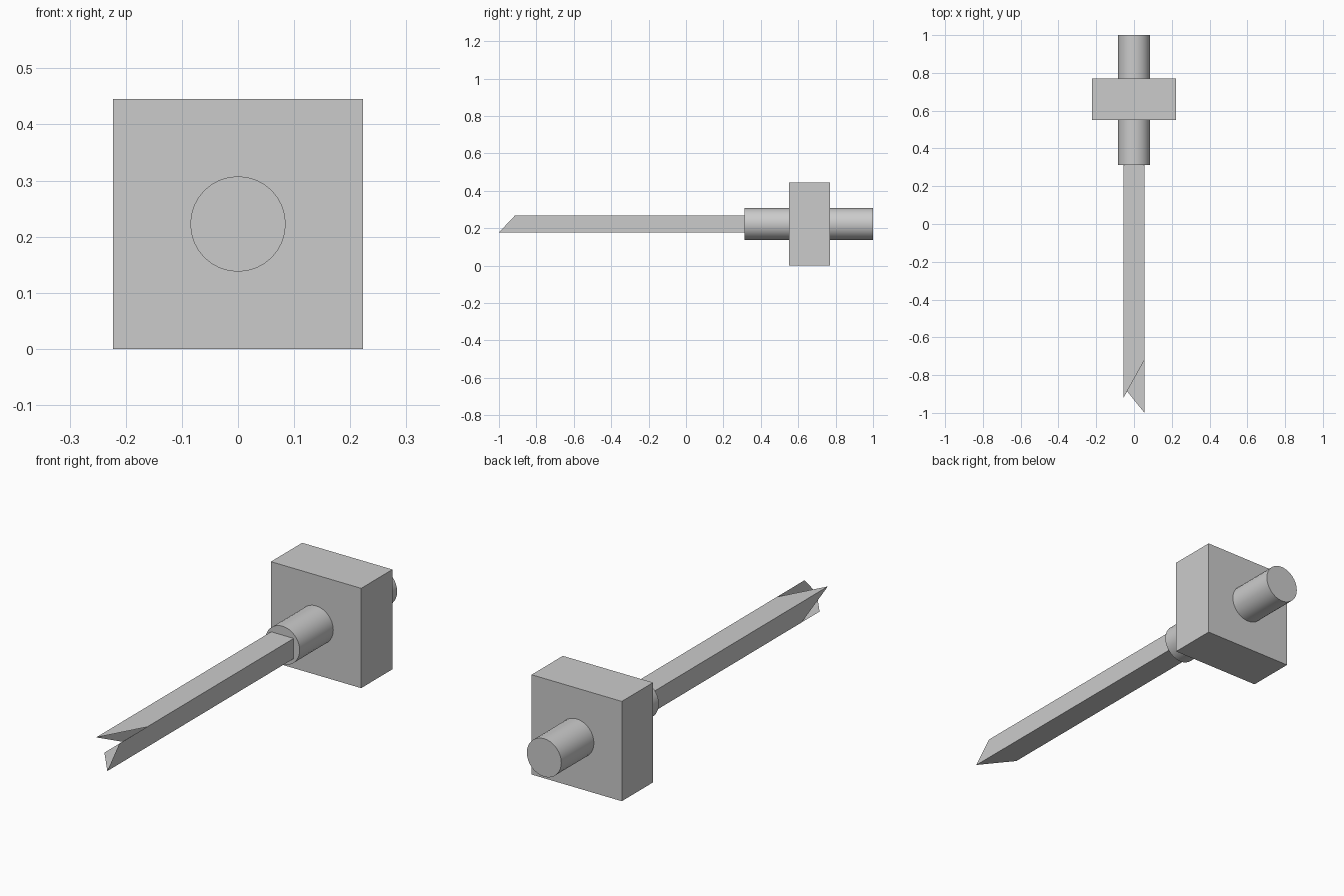
import bpy, bmesh, math
from mathutils import Matrix, Vector

cube = bpy.data.objects.get("Cube")
if cube:
    bpy.data.objects.remove(cube, do_unlink=True)

GREY = (0.6, 0.6, 0.6, 1)
grey = bpy.data.materials.new("light grey")
grey.use_nodes = True
grey.diffuse_color = GREY
grey.node_tree.nodes["Principled BSDF"].inputs["Base Color"].default_value = GREY

MID_Z = 0.2225


def finish(bm, name):
    mesh = bpy.data.meshes.new(name)
    bm.to_mesh(mesh)
    bm.free()
    mesh.materials.append(grey)
    obj = bpy.data.objects.new(name, mesh)
    bpy.context.collection.objects.link(obj)
    return obj


# square block
bm = bmesh.new()
bmesh.ops.create_cube(bm, size=1, matrix=Matrix.Translation((0, 0.66, MID_Z))
                      @ Matrix.Diagonal((0.445, 0.22, 0.445, 1)))
finish(bm, "block")

# round shaft running through the block
FRONT, BACK, RADIUS = 0.313, 1.0, 0.085
bm = bmesh.new()
bmesh.ops.create_cone(bm, cap_ends=True, segments=32, radius1=RADIUS, radius2=RADIUS,
                      depth=BACK - FRONT,
                      matrix=Matrix.Translation((0, (FRONT + BACK) / 2, MID_Z))
                      @ Matrix.Rotation(math.pi / 2, 4, "X"))
shaft = finish(bm, "shaft")
bpy.context.view_layer.objects.active = shaft
shaft.select_set(True)
bpy.ops.object.shade_smooth_by_angle(angle=math.radians(35))

# hollow square bar: four thin walls, each cut at its own slant at the open tip
W, H = 0.0555, 0.045
TL, TR, BR, BL = (-W, H), (W, H), (W, -H), (-W, -H)
walls = [(TL, -0.92, TR, -0.72), (TR, -0.915, BR, -1.0),
         (BR, -1.0, BL, -0.862), (BL, -0.735, TL, -0.92)]
bm = bmesh.new()
for a, tip_a, b, tip_b in walls:
    corners = [(a, tip_a), (b, tip_b), (b, FRONT), (a, FRONT)]
    face = bm.faces.new([bm.verts.new((c[0], y, MID_Z + c[1])) for c, y in corners])
    face.normal_update()
    if face.normal.dot(Vector((a[0] + b[0], 0, a[1] + b[1]))) < 0:
        face.normal_flip()
finish(bm, "hollow_bar")
